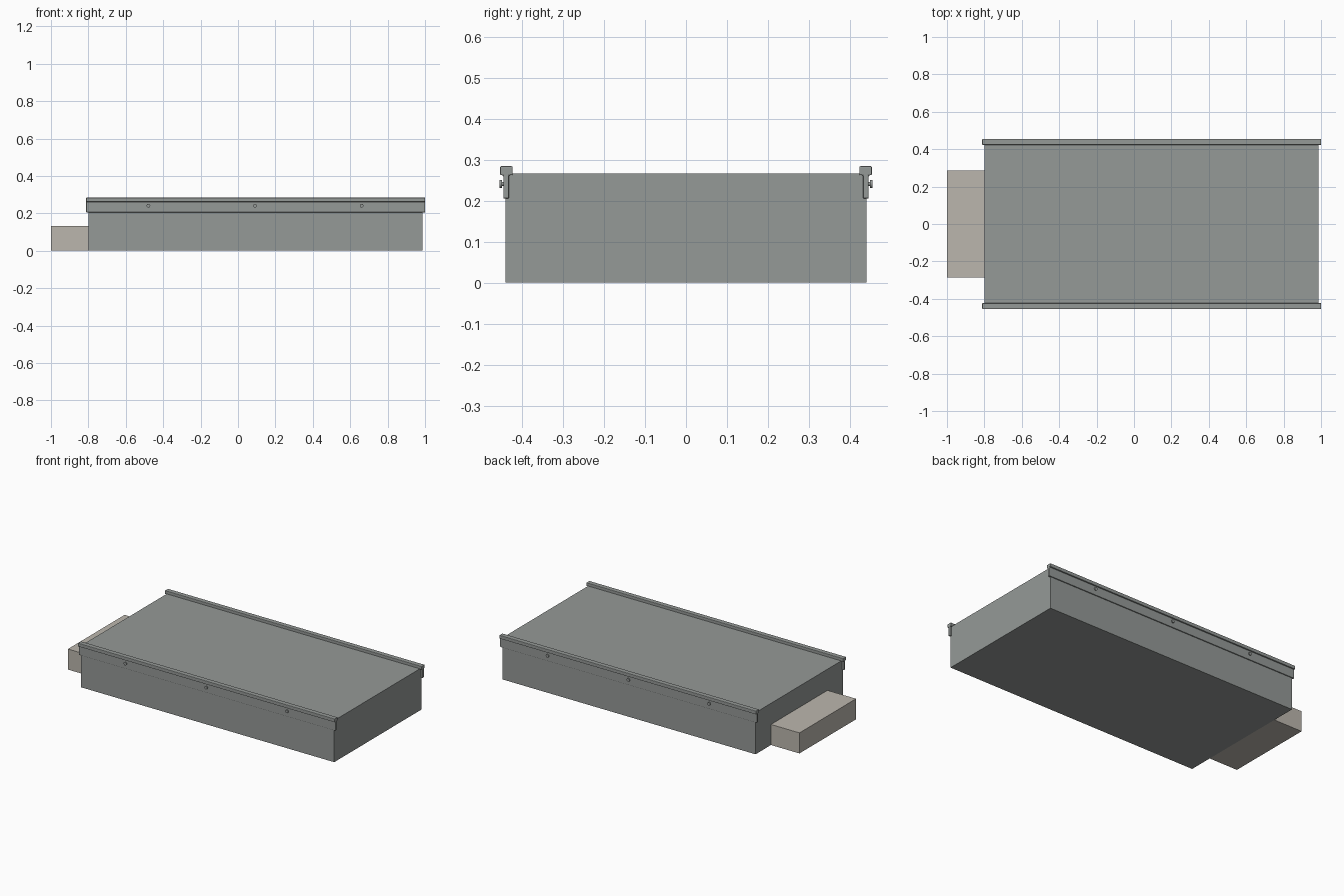
import bpy, bmesh, math
from mathutils import Matrix, Vector

if "Cube" in bpy.data.objects:
    bpy.data.objects.remove(bpy.data.objects["Cube"], do_unlink=True)


def make_material(name, color):
    mat = bpy.data.materials.new(name)
    mat.use_nodes = True
    mat.diffuse_color = color
    mat.node_tree.nodes["Principled BSDF"].inputs["Base Color"].default_value = color
    return mat


steel = make_material("grey steel", (0.30, 0.32, 0.31, 1))
tan = make_material("warm light grey", (0.50, 0.47, 0.42, 1))

CENTER = 0.094      # middle of the body along x
BODY_HALF = 0.893
RAIL_HALF = 0.906


def add_object(name, bm, mat):
    bmesh.ops.recalc_face_normals(bm, faces=bm.faces)
    mesh = bpy.data.meshes.new(name)
    bm.to_mesh(mesh)
    bm.free()
    mesh.materials.append(mat)
    obj = bpy.data.objects.new(name, mesh)
    bpy.context.collection.objects.link(obj)
    return obj


def add_box(name, low, high, mat):
    low, high = Vector(low), Vector(high)
    bm = bmesh.new()
    bmesh.ops.create_cube(bm, size=1)
    bmesh.ops.scale(bm, vec=high - low, verts=bm.verts)
    bmesh.ops.translate(bm, vec=(low + high) / 2, verts=bm.verts)
    return add_object(name, bm, mat)


def add_rail(name, side):
    # T-shaped section: wide cap over a thin hanging flange
    section = [(0.446, 0.205), (0.446, 0.262), (0.454, 0.262), (0.454, 0.284),
               (0.423, 0.284), (0.423, 0.262), (0.432, 0.262), (0.432, 0.205)]
    bm = bmesh.new()
    verts = [bm.verts.new((CENTER - RAIL_HALF, side * y, z)) for y, z in section]
    face = bm.faces.new(verts)
    result = bmesh.ops.extrude_face_region(bm, geom=[face])
    moved = [v for v in result["geom"] if isinstance(v, bmesh.types.BMVert)]
    bmesh.ops.translate(bm, vec=(2 * RAIL_HALF, 0, 0), verts=moved)
    rail = add_object(name, bm, steel)
    bevel = rail.modifiers.new("softened edges", "BEVEL")
    bevel.width = 0.003
    bevel.segments = 2
    bevel.limit_method = "ANGLE"


def add_bolt(name, x, side):
    # Round head standing on a short shank
    bm = bmesh.new()
    for radius, inner, outer in ((0.005, 0.440, 0.451), (0.010, 0.449, 0.455)):
        place = (Matrix.Translation((x, side * (inner + outer) / 2, 0.241))
                 @ Matrix.Rotation(math.radians(90), 4, "X"))
        bmesh.ops.create_cone(bm, cap_ends=True, segments=20, radius1=radius,
                              radius2=radius, depth=outer - inner, matrix=place)
    bolt = add_object(name, bm, steel)
    bpy.ops.object.select_all(action="DESELECT")
    bolt.select_set(True)
    bpy.context.view_layer.objects.active = bolt
    bpy.ops.object.shade_smooth_by_angle()


# Main case and the smaller end box
add_box("main_case", (CENTER - BODY_HALF, -0.44, 0),
        (CENTER + BODY_HALF, 0.44, 0.266), steel)
add_box("end_box", (-1, -0.285, 0), (CENTER - BODY_HALF, 0.285, 0.131), tan)

# Side rails with three bolts each
for label, side in (("front", -1), ("back", 1)):
    add_rail(label + "_rail", side)
    for i in range(3):
        add_bolt(f"{label}_bolt_{i + 1}", CENTER - 0.003 + (i - 1) * 0.57, side)
